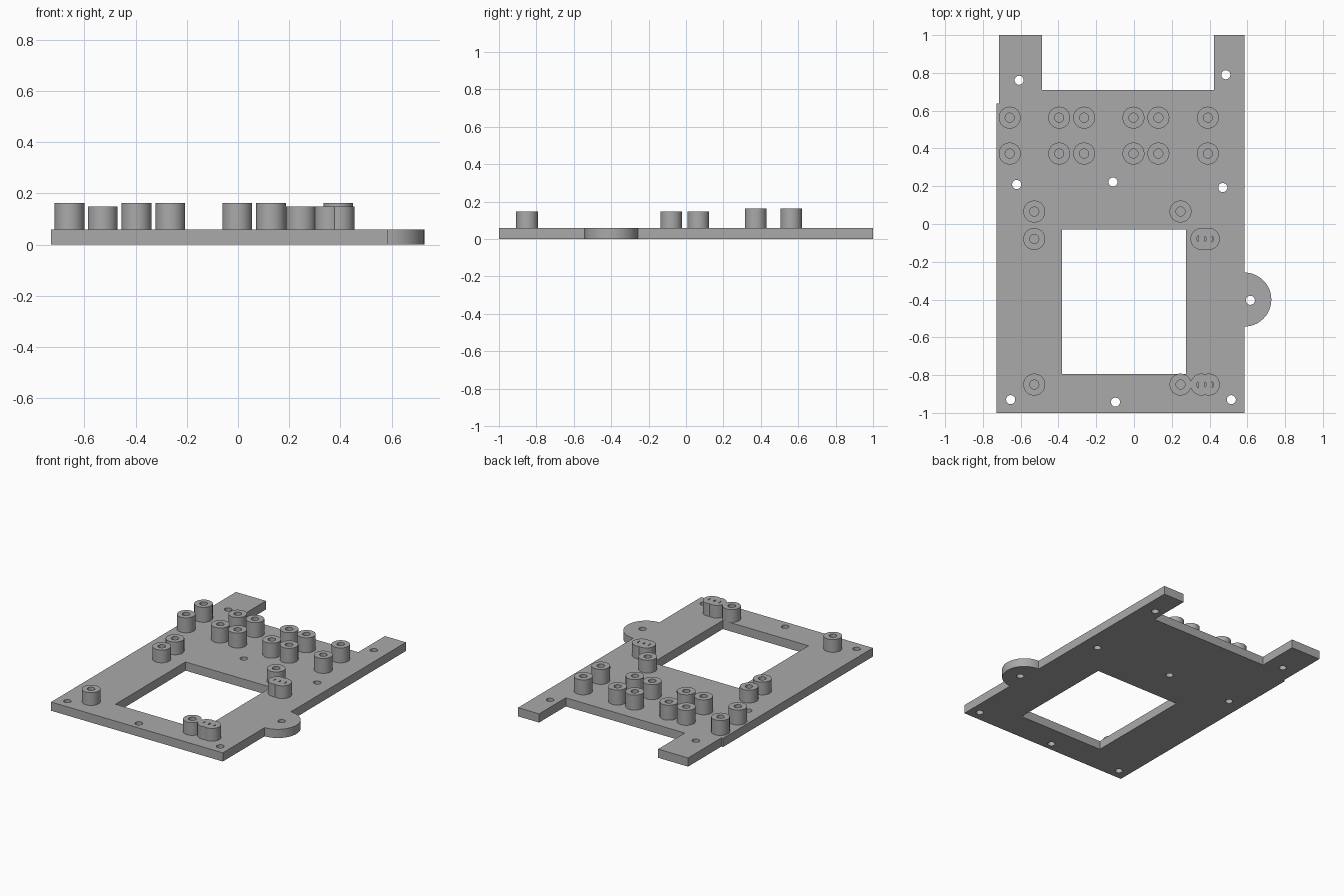
import bpy, bmesh, math

if "Cube" in bpy.data.objects:
    bpy.data.objects.remove(bpy.data.objects["Cube"])

PLATE_TOP = 0.06
BOSS_R, HOLE_R = 0.058, 0.024

grey = bpy.data.materials.new("plain grey")
grey.diffuse_color = (0.40, 0.40, 0.40, 1)
grey.use_nodes = True
grey.node_tree.nodes["Principled BSDF"].inputs["Base Color"].default_value = grey.diffuse_color


def circle(cx, cy, r, n=40, start=0.0, sweep=2 * math.pi, closed=True):
    """Points on a circle, or on an arc that includes both ends."""
    steps = n if closed else n - 1
    return [(cx + r * math.cos(start + sweep * i / steps),
             cy + r * math.sin(start + sweep * i / steps)) for i in range(n)]


def flat_part(name, loops, z0, z1):
    """Extrude closed outlines from z0 to z1; inner outlines become holes."""
    cu = bpy.data.curves.new(name, 'CURVE')
    cu.dimensions = '2D'
    cu.fill_mode = 'BOTH'
    cu.extrude = (z1 - z0) / 2
    for pts in loops:
        sp = cu.splines.new('POLY')
        sp.points.add(len(pts) - 1)
        for p, (x, y) in zip(sp.points, pts):
            p.co = (x, y, 0, 1)
        sp.use_cyclic_u = True
    tmp = bpy.data.objects.new(name + "_curve", cu)
    bpy.context.collection.objects.link(tmp)
    dg = bpy.context.evaluated_depsgraph_get()
    mesh = bpy.data.meshes.new_from_object(tmp.evaluated_get(dg))
    bpy.data.objects.remove(tmp)

    # weld caps to walls and lift into place
    bm = bmesh.new()
    bm.from_mesh(mesh)
    bmesh.ops.remove_doubles(bm, verts=bm.verts, dist=1e-5)
    bmesh.ops.translate(bm, verts=bm.verts, vec=(0, 0, (z0 + z1) / 2))
    bmesh.ops.recalc_face_normals(bm, faces=bm.faces)
    bm.to_mesh(mesh)
    bm.free()
    mesh.materials.clear()
    mesh.materials.append(grey)
    ob = bpy.data.objects.new(name, mesh)
    bpy.context.collection.objects.link(ob)
    bpy.ops.object.select_all(action='DESELECT')
    ob.select_set(True)
    bpy.context.view_layer.objects.active = ob
    bpy.ops.object.shade_smooth_by_angle(angle=math.radians(30))
    return ob


# base plate: two rear tabs, rounded side ear, window and screw holes
ear = circle(0.584, -0.40, 0.143, 33, -math.pi / 2, math.pi, closed=False)
outline = [(-0.729, -1), (0.584, -1)] + ear + [
    (0.584, 1), (0.423, 1), (0.423, 0.709), (-0.487, 0.709),
    (-0.487, 1), (-0.716, 1), (-0.716, 0.637), (-0.729, 0.637)]
window = [(-0.38, -0.795), (0.275, -0.795), (0.275, -0.03), (-0.38, -0.03)]
screws = [(-0.608, 0.761), (0.486, 0.79), (-0.621, 0.209), (-0.111, 0.222),
          (0.47, 0.193), (0.616, -0.404), (-0.653, -0.93), (-0.098, -0.943),
          (0.515, -0.93)]
flat_part("base_plate",
          [outline, window] + [circle(x, y, HOLE_R) for x, y in screws],
          0, PLATE_TOP)


def boss(name, x, y, top):
    flat_part(name, [circle(x, y, BOSS_R), circle(x, y, HOLE_R)],
              PLATE_TOP, top)


# tall standoffs: two rows of six
for y in (0.563, 0.373):
    for x in (-0.658, -0.396, -0.264, -0.003, 0.129, 0.391):
        boss("tall_standoff", x, y, 0.163)

# short standoffs around the window, two of them overlapping pairs
for x, y in [(-0.528, 0.066), (0.246, 0.066), (-0.528, -0.079),
             (0.357, -0.079), (0.396, -0.079), (-0.528, -0.85),
             (0.246, -0.85), (0.357, -0.85), (0.396, -0.85)]:
    boss("short_standoff", x, y, 0.148)
